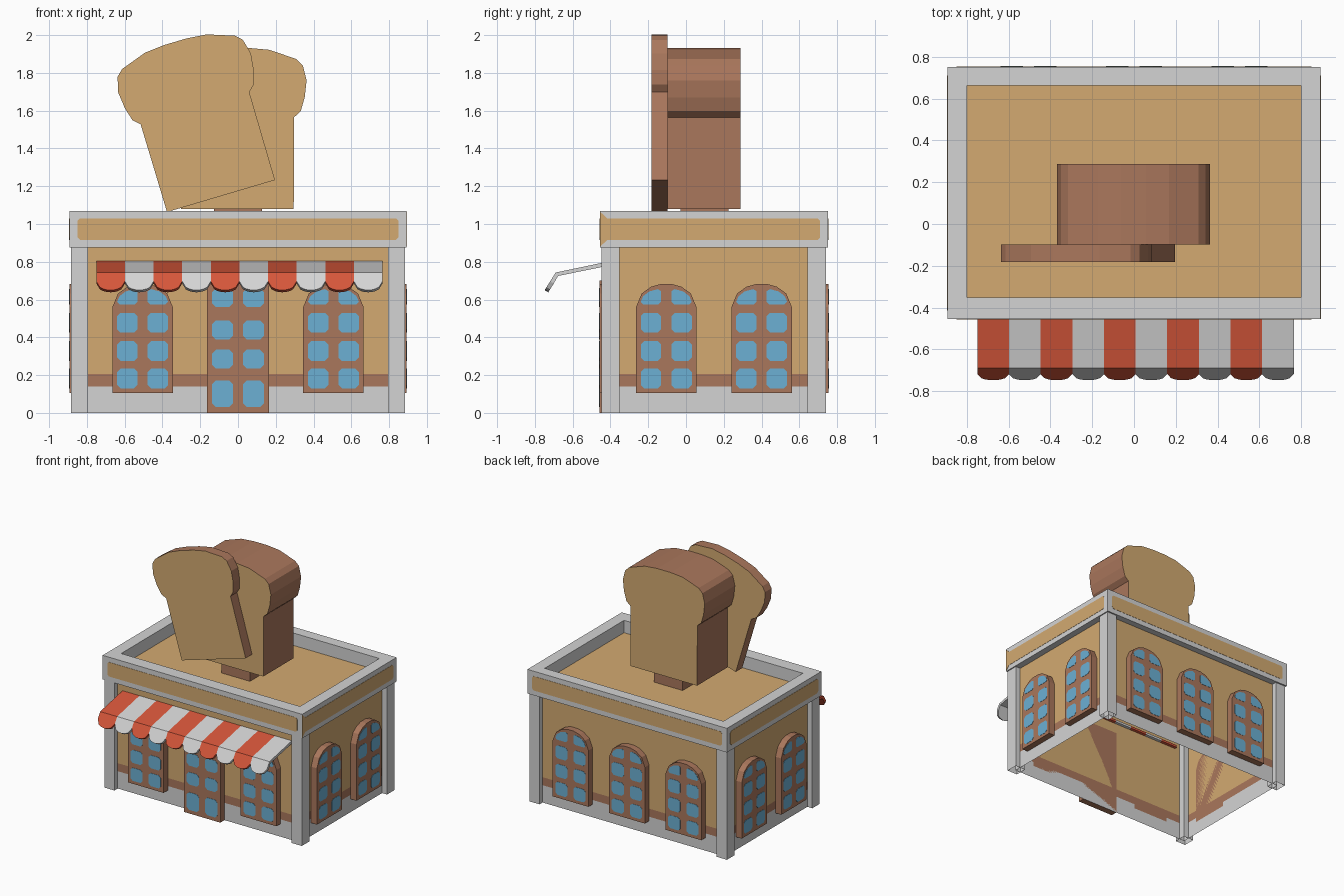
import bpy, bmesh, math
from mathutils import Matrix

if "Cube" in bpy.data.objects:
    bpy.data.objects.remove(bpy.data.objects["Cube"])


def material(name, r, g, b):
    m = bpy.data.materials.new(name)
    lin = [((c / 255 + 0.055) / 1.055) ** 2.4 for c in (r, g, b)]
    m.diffuse_color = (*lin, 1)
    m.use_nodes = True
    m.node_tree.nodes["Principled BSDF"].inputs["Base Color"].default_value = m.diffuse_color
    return m


GREY = material("grey stone", 212, 212, 212)
TAN = material("tan plaster", 211, 170, 113)
BROWN = material("brown crust", 170, 119, 92)
BLUE = material("blue glass", 108, 176, 212)
RED = material("red cloth", 214, 86, 58)

CY = 0.148               # middle of the building in y
WX, WY = 0.84, 0.5525    # wall half sizes
T, R = Matrix.Translation, Matrix.Rotation


def finish(name, bm, mats, matrix=Matrix()):
    me = bpy.data.meshes.new(name)
    bm.transform(matrix)
    bm.to_mesh(me)
    bm.free()
    for m in mats:
        me.materials.append(m)
    ob = bpy.data.objects.new(name, me)
    bpy.context.collection.objects.link(ob)
    return ob


def prism(name, polys, d0, d1, mats, matrix=Matrix(), inset=0):
    """Extrude counter-clockwise (x, z) outlines from y=-d0 to y=-d1."""
    bm = bmesh.new()
    for pts in polys:
        n = len(pts)
        back = [bm.verts.new((x, -d0, z)) for x, z in pts]
        front = [bm.verts.new((x, -d1, z)) for x, z in pts]
        caps = [bm.faces.new(front), bm.faces.new(back[::-1])]
        for i in range(n):
            j = (i + 1) % n
            bm.faces.new((back[i], back[j], front[j], front[i]))
        if inset:
            for f in caps:
                f.material_index = 1
            res = bmesh.ops.inset_individual(bm, faces=caps, thickness=inset, use_even_offset=True)
            for f in res["faces"]:
                f.material_index = 0
    return finish(name, bm, mats, matrix)


def tube(name, x0, x1, y0, y1, levels, mats):
    """Open four-sided tube, one material per height band."""
    bm = bmesh.new()
    rings = [[bm.verts.new((x, y, z)) for x, y in ((x0, y0), (x1, y0), (x1, y1), (x0, y1))]
             for z in levels]
    for k, (a, b) in enumerate(zip(rings, rings[1:])):
        for i in range(4):
            j = (i + 1) % 4
            bm.faces.new((a[i], a[j], b[j], b[i])).material_index = k
    return finish(name, bm, mats)


def rect(x0, x1, z0, z1, c=0.0):
    """Rectangle outline with cut corners."""
    if not c:
        return [(x0, z0), (x1, z0), (x1, z1), (x0, z1)]
    return [(x0 + c, z0), (x1 - c, z0), (x1, z0 + c), (x1, z1 - c),
            (x1 - c, z1), (x0 + c, z1), (x0, z1 - c), (x0, z0 + c)]


def flip(pts):
    return [(-x, z) for x, z in reversed(pts)]


def mirrored(half):
    """Right half listed bottom to top, completed with its left half."""
    return half + flip(half)


# walls with plinth and brown stripe, open underneath
tube("walls", -WX, WX, CY - WY, CY + WY, [0, 0.14, 0.205, 0.97], [GREY, BROWN, TAN])

# corner pillars
for sx, xs in (("left", (-0.884, -0.793)), ("right", (0.793, 0.884))):
    for sy, ys in (("front", (-0.447, -0.351)), ("back", (0.642, 0.740))):
        tube(f"{sy}_{sx}_pillar", *xs, *ys, [0, 0.88], [GREY])

# parapet ring
bm = bmesh.new()
loops = []
for hx, y0, y1, z in ((0.893, -0.455, 0.752, 0.875), (0.893, -0.455, 0.752, 1.07),
                      (0.80, -0.351, 0.664, 1.07), (0.80, -0.351, 0.664, 0.875)):
    loops.append([bm.verts.new(p) for p in ((-hx, y0, z), (hx, y0, z), (hx, y1, z), (-hx, y1, z))])
for k in range(4):
    a, b = loops[k], loops[(k + 1) % 4]
    for i in range(4):
        j = (i + 1) % 4
        bm.faces.new((a[i], a[j], b[j], b[i]))
finish("parapet", bm, [GREY])

# roof deck
prism("roof", [rect(-0.82, 0.82, 0.95, 0.97)], -0.68, 0.37, [TAN])

# wall frames: local x runs along the wall, -y points outwards
SIDES = {
    "front": (T((0, CY - WY, 0)), [-0.505, 0.505], 0.054, 0.0505),
    "right": (T((WX, CY, 0)) @ R(math.pi / 2, 4, 'Z'), [-0.2525, 0.2525], 0.052, 0.053),
    "back": (T((0, CY + WY, 0)) @ R(math.pi, 4, 'Z'), [-0.505, 0, 0.505], 0.054, 0.0515),
    "left": (T((-WX, CY, 0)) @ R(-math.pi / 2, 4, 'Z'), [-0.2525, 0.2525], 0.052, 0.053),
}
arch = mirrored([(0.16, 0.105), (0.16, 0.56), (0.13, 0.632), (0.08, 0.668), (0.03, 0.682)])
panes = [rect(0.027, 0.135, z, z + 0.105, 0.018) for z in (0.13, 0.275, 0.425)]
panes.append([(0.04, 0.575), (0.122, 0.575), (0.135, 0.588), (0.122, 0.618),
              (0.09, 0.643), (0.045, 0.655), (0.027, 0.645), (0.027, 0.588)])
panes += [flip(p) for p in panes]

for side, (m, spots, depth, rim) in SIDES.items():
    # arched windows
    for i, u in enumerate(spots):
        mu = m @ T((u, 0, 0))
        prism(f"{side}_window_frame_{i + 1}", [arch], 0, depth, [BROWN], mu)
        prism(f"{side}_window_panes_{i + 1}", panes, depth - 0.001, depth + 0.002, [BLUE], mu)
    # sign panel on the parapet
    h = 0.85 if side in ("front", "back") else 0.562
    panel = rect(-h, h, 0.915, 1.03, 0.014)
    if side == "right":   # this one runs out to the front corner
        panel = [(-0.603, 0.88), (-0.565, 0.915), *panel[1:5], (-0.565, 1.03), (-0.603, 1.065)]
    prism(f"{side}_parapet_panel", [panel], rim - 0.001, rim + 0.002, [TAN], m)

# door
m = SIDES["front"][0]
prism("door", [rect(-0.163, 0.163, 0, 0.70)], 0, 0.054, [BROWN], m)
rows = [rect(0.027, 0.137, a, b, 0.02) for a, b in
        ((0.03, 0.172), (0.235, 0.335), (0.388, 0.49), (0.56, 0.66))]
prism("door_panes", rows + [flip(p) for p in rows], 0.053, 0.056, [BLUE], m)

# striped awning with scalloped edge
bm = bmesh.new()
SEG, W = 8, 1.515 / 10
for s in range(10):
    cols = []
    for i in range(SEG + 1):
        t = i / SEG
        x = -0.75 + (s + t) * W
        f = 0.5 + 0.5 * math.sqrt(max(0, 1 - (2 * t - 1) ** 2))
        cols.append([bm.verts.new(p) for p in
                     ((x, -0.39, 0.806), (x, -0.69, 0.743),
                      (x, -0.69 - 0.058 * f, 0.743 - 0.093 * f))])
    for a, b in zip(cols, cols[1:]):
        for k in range(2):
            bm.faces.new((a[k + 1], b[k + 1], b[k], a[k])).material_index = s % 2
bmesh.ops.remove_doubles(bm, verts=bm.verts, dist=1e-4)
awning = finish("awning", bm, [RED, GREY])
mod = awning.modifiers.new("thickness", 'SOLIDIFY')
mod.thickness, mod.offset = 0.022, -1

# bread loaf, leaning slice and the block they stand on
bread = mirrored([(0.298, 0), (0.30, 0.485), (0.335, 0.517), (0.356, 0.59), (0.366, 0.68),
                  (0.346, 0.76), (0.312, 0.793), (0.17, 0.842), (0.06, 0.852)])
prism("bread_loaf", [bread], -0.288, 0.098, [BROWN, TAN], T((-0.003, 0, 1.08)), 0.034)
prism("bread_slice", [bread], 0.099, 0.182, [BROWN, TAN],
      T((-0.09, 0, 1.148)) @ R(math.radians(-16.5), 4, 'Y'), 0.034)
prism("bread_stand", [rect(-0.128, 0.128, 0.965, 1.085)], -0.225, 0.03, [BROWN])
